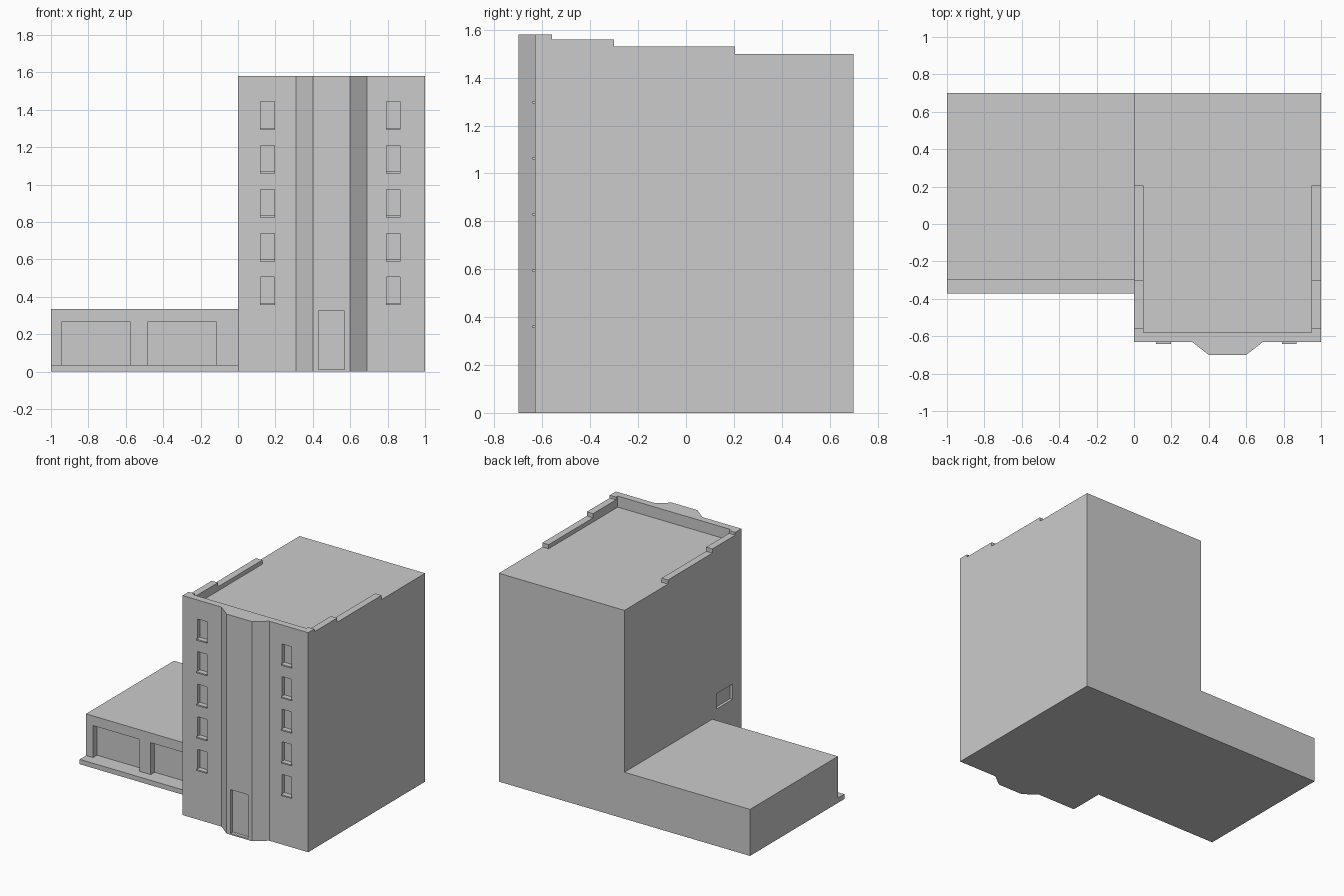
import bpy, bmesh
from mathutils import Vector

if "Cube" in bpy.data.objects:
    bpy.data.objects.remove(bpy.data.objects["Cube"])


def make_object(name, bm):
    bmesh.ops.recalc_face_normals(bm, faces=bm.faces)
    mesh = bpy.data.meshes.new(name)
    bm.to_mesh(mesh)
    bm.free()
    ob = bpy.data.objects.new(name, mesh)
    bpy.context.collection.objects.link(ob)
    return ob


def prism(name, points, direction):
    """Extrude a closed outline of 3D points along a direction."""
    bm = bmesh.new()
    face = bm.faces.new([bm.verts.new(p) for p in points])
    new = bmesh.ops.extrude_face_region(bm, geom=[face], use_keep_orig=True)["geom"]
    verts = [v for v in new if isinstance(v, bmesh.types.BMVert)]
    bmesh.ops.translate(bm, verts=verts, vec=direction)
    return make_object(name, bm)


def boxes(name, ranges):
    """One mesh of boxes, each given as x0, x1, y0, y1, z0, z1."""
    bm = bmesh.new()
    for x0, x1, y0, y1, z0, z1 in ranges:
        cube = bmesh.ops.create_cube(bm, size=1)["verts"]
        bmesh.ops.scale(bm, verts=cube, vec=(x1 - x0, y1 - y0, z1 - z0))
        bmesh.ops.translate(bm, verts=cube,
                            vec=Vector((x0 + x1, y0 + y1, z0 + z1)) / 2)
    return make_object(name, bm)


def cut(target, cutter):
    cutter.hide_render = True
    mod = target.modifiers.new("cut", 'BOOLEAN')
    mod.operation = 'DIFFERENCE'
    mod.solver = 'EXACT'
    mod.object = cutter
    bpy.context.view_layer.objects.active = target
    bpy.ops.object.modifier_apply(modifier=mod.name)
    bpy.data.objects.remove(cutter)


FRONT, BACK, BAY, ROOF, TOP = -0.63, 0.70, -0.70, 1.50, 1.58

# Tower with angled front bay
outline = [(0, FRONT), (0.31, FRONT), (0.40, BAY), (0.60, BAY),
           (0.69, FRONT), (1, FRONT), (1, BACK), (0, BACK)]
tower = prism("tower", [(x, y, 0) for x, y in outline], (0, 0, TOP))

# Stepped parapet: lower the side walls toward the back, then hollow the roof
steps = [(-0.56, 1.7), (-0.56, 1.56), (-0.30, 1.56), (-0.30, 1.53),
         (0.205, 1.53), (0.205, ROOF), (0.9, ROOF), (0.9, 1.7)]
cut(tower, prism("step_cutter", [(-0.1, y, z) for y, z in steps], (1.2, 0, 0)))
cut(tower, boxes("roof_cutter", [(0.05, 0.95, -0.58, 0.205, ROOF, 1.7)]))

# Window recesses and sills in two columns of five
recesses, sills = [], []
for cx in (0.157, 0.83):
    for i in range(5):
        z = 0.365 + i * 0.2345
        recesses.append((cx - 0.037, cx + 0.037, FRONT - 0.05, FRONT + 0.025, z, z + 0.14))
        sills.append((cx - 0.04, cx + 0.04, FRONT - 0.012, FRONT, z - 0.01, z))
# Entrance door and side window recesses
recesses.append((0.43, 0.57, BAY - 0.05, BAY + 0.025, 0.01, 0.325))
recesses.append((-0.05, 0.02, -0.53, -0.345, 0.39, 0.50))
cut(tower, boxes("recess_cutter", recesses))
boxes("window_sills", sills)

# Low shop wing with a step along its front
section = [(-0.372, 0), (BACK, 0), (BACK, 0.335), (-0.30, 0.335),
           (-0.30, 0.035), (-0.372, 0.035)]
wing = prism("shop_wing", [(-1, y, z) for y, z in section], (1, 0, 0))

# Shop window recesses
cut(wing, boxes("shop_cutter", [(x, x + 0.37, -0.36, -0.255, 0.035, 0.265)
                                for x in (-0.945, -0.485)]))
